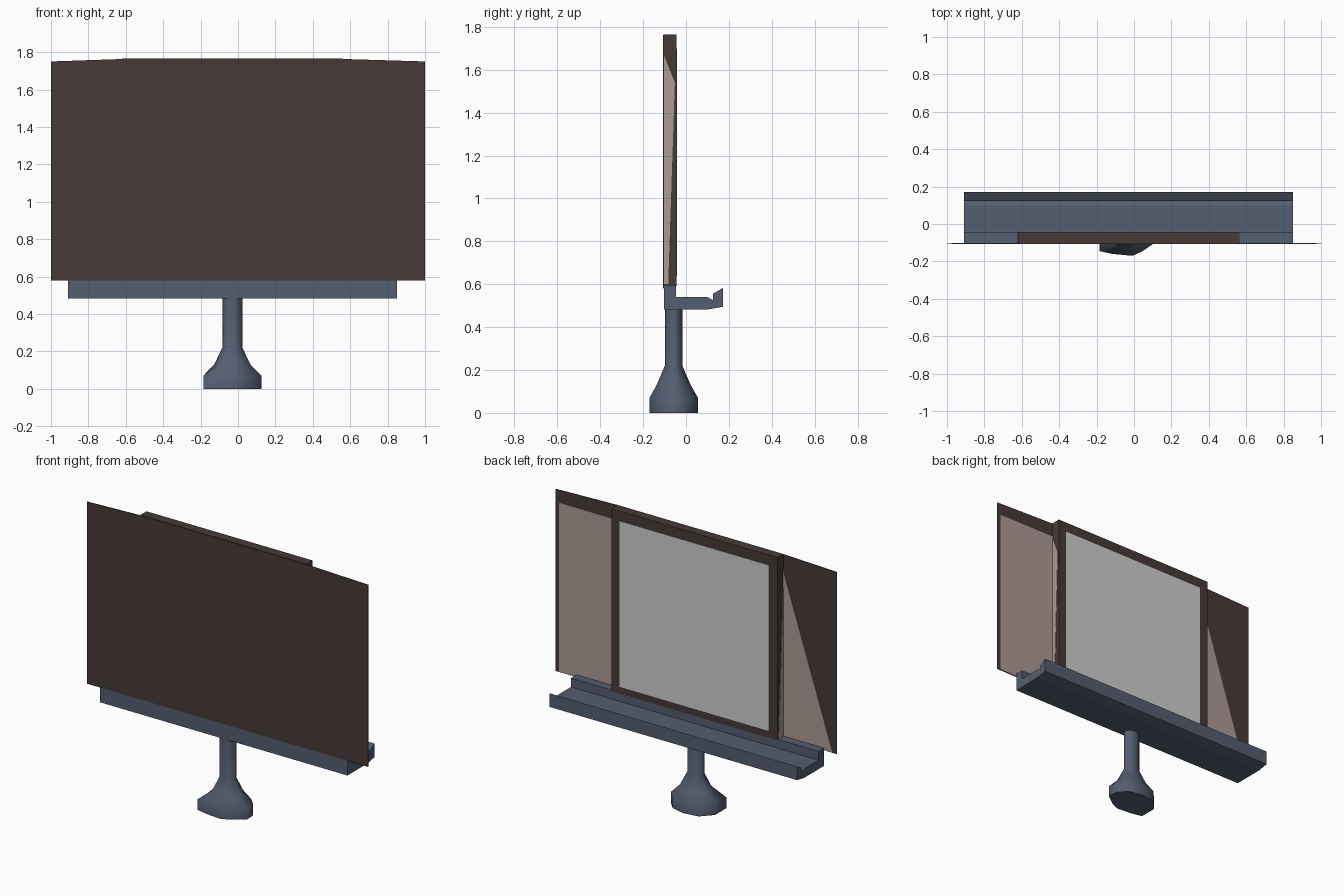
import bpy, bmesh, math

if "Cube" in bpy.data.objects:
    bpy.data.objects.remove(bpy.data.objects["Cube"])


def material(name, rgb):
    m = bpy.data.materials.new(name)
    m.diffuse_color = (*rgb, 1)
    m.use_nodes = True
    m.node_tree.nodes["Principled BSDF"].inputs["Base Color"].default_value = m.diffuse_color
    return m


BROWN = material("dark_brown", (0.062, 0.042, 0.039))
SLATE = material("slate_blue", (0.088, 0.112, 0.162))
PINK = material("dusty_pink", (0.42, 0.325, 0.30))
GREY = material("light_grey", (0.62, 0.62, 0.62))


def finish(bm, name, mat):
    bmesh.ops.recalc_face_normals(bm, faces=bm.faces)
    me = bpy.data.meshes.new(name)
    bm.to_mesh(me)
    bm.free()
    me.materials.append(mat)
    ob = bpy.data.objects.new(name, me)
    bpy.context.collection.objects.link(ob)
    return ob


def prism(name, mat, axis, outline, lo, hi):
    """Extrude an outline along x (points are y,z) or along y (points are x,z)."""
    def place(p, d):
        return (d, p[0], p[1]) if axis == "x" else (p[0], d, p[1])
    bm = bmesh.new()
    a = [bm.verts.new(place(p, lo)) for p in outline]
    b = [bm.verts.new(place(p, hi)) for p in outline]
    bm.faces.new(a)
    bm.faces.new(b)
    n = len(a)
    for i in range(n):
        j = (i + 1) % n
        bm.faces.new((a[i], a[j], b[j], b[i]))
    return finish(bm, name, mat)


def rect(x0, x1, z0, z1):
    return [(x0, z0), (x1, z0), (x1, z1), (x0, z1)]


# Wide thin front board with slightly raised top middle
prism("front_board", BROWN, "y",
      [(-1, 0.58), (1, 0.58), (1, 1.75), (0.57, 1.763), (-0.62, 1.763), (-1, 1.75)],
      -0.108, -0.105)

# Framed panel on the back
prism("back_frame", BROWN, "y", rect(-0.62, 0.56, 0.59, 1.765), -0.105, -0.044)
prism("back_panel", GREY, "y", rect(-0.562, 0.503, 0.635, 1.70), -0.046, -0.0425)

# Pale lining on the back of the board, whole on one side, triangular on the other
prism("lining_right", PINK, "y", rect(0.56, 0.975, 0.582, 1.67), -0.105, -0.102)
prism("lining_left", PINK, "y",
      [(-0.62, 0.582), (-0.62, 1.66), (-0.972, 0.582)], -0.105, -0.102)
prism("frame_side_right", PINK, "x",
      [(-0.104, 0.60), (-0.083, 0.60), (-0.052, 1.54), (-0.104, 1.67)], 0.559, 0.563)
prism("frame_side_left", PINK, "x",
      [(-0.104, 0.60), (-0.05, 0.60), (-0.104, 1.66)], -0.623, -0.619)

# Tray with a raised back step and a front lip
prism("tray", SLATE, "x",
      [(-0.102, 0.482), (-0.102, 0.597), (-0.046, 0.597), (-0.046, 0.54),
       (0.098, 0.54), (0.125, 0.527), (0.125, 0.555), (0.172, 0.583),
       (0.172, 0.495), (0.10, 0.482)], -0.91, 0.85)

# Post flaring into an uneven rounded foot
CX, CY = -0.03, -0.058
FOOT = [(-0.185, -0.145), (-0.115, -0.16), (-0.008, -0.17), (0.045, -0.146),
        (0.125, -0.09), (0.122, -0.02), (0.07, 0.035), (-0.02, 0.056),
        (-0.12, 0.04), (-0.185, -0.03)]
RINGS = [(0, None), (0.07, None), (0.13, (0.10, 0.08)),
         (0.22, (0.055, 0.041)), (0.50, (0.055, 0.041))]
bm = bmesh.new()
rings = []
for z, radii in RINGS:
    ring = []
    for x, y in FOOT:
        if radii:
            t = math.atan2((y - CY) / 0.114, (x - CX) / 0.155)
            x, y = CX + radii[0] * math.cos(t), CY + radii[1] * math.sin(t)
        ring.append(bm.verts.new((x, y, z)))
    rings.append(ring)
for lo, hi in zip(rings, rings[1:]):
    for i in range(len(lo)):
        j = (i + 1) % len(lo)
        bm.faces.new((lo[i], lo[j], hi[j], hi[i]))
bm.faces.new(rings[0])
bm.faces.new(rings[-1])
post = finish(bm, "post_and_foot", SLATE)
bpy.context.view_layer.objects.active = post
post.select_set(True)
bpy.ops.object.shade_smooth_by_angle(angle=math.radians(60))
